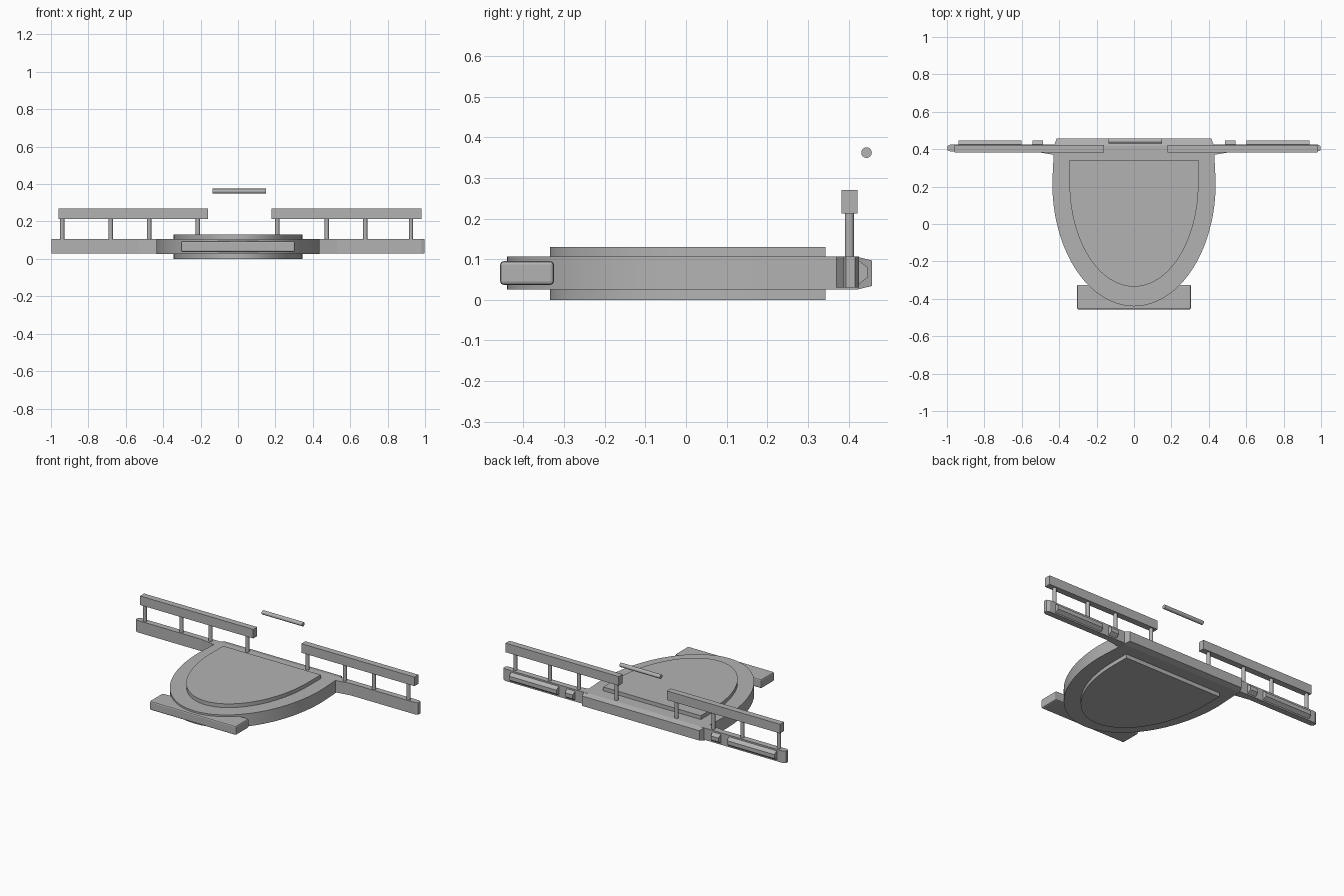
import bpy, bmesh, math
from mathutils import Matrix

cube = bpy.data.objects.get("Cube")
if cube:
    bpy.data.objects.remove(cube, do_unlink=True)

grey = bpy.data.materials.new("plain grey")
grey.use_nodes = True
tone = (0.45, 0.45, 0.45, 1)
grey.diffuse_color = tone
grey.node_tree.nodes["Principled BSDF"].inputs["Base Color"].default_value = tone


def finish(name, bm, smooth=False):
    bmesh.ops.recalc_face_normals(bm, faces=bm.faces)
    mesh = bpy.data.meshes.new(name)
    bm.to_mesh(mesh)
    bm.free()
    mesh.materials.append(grey)
    obj = bpy.data.objects.new(name, mesh)
    bpy.context.collection.objects.link(obj)
    if smooth:
        bpy.ops.object.select_all(action="DESELECT")
        obj.select_set(True)
        bpy.context.view_layer.objects.active = obj
        bpy.ops.object.shade_smooth_by_angle(angle=math.radians(35))
    return obj


def loft(name, rings, smooth=False):
    """Bridge matching point rings and cap both ends."""
    bm = bmesh.new()
    loops = [[bm.verts.new(p) for p in ring] for ring in rings]
    n = len(loops[0])
    for a, b in zip(loops, loops[1:]):
        for i in range(n):
            j = (i + 1) % n
            bm.faces.new((a[i], a[j], b[j], b[i]))
    bm.faces.new(loops[0])
    bm.faces.new(loops[-1])
    return finish(name, bm, smooth)


def prism(name, outline, z0, z1, smooth=False):
    return loft(name, [[(x, y, z) for x, y in outline] for z in (z0, z1)], smooth)


def box(name, x, y, z):
    return prism(name, [(x[0], y[0]), (x[1], y[0]), (x[1], y[1]), (x[0], y[1])], *z)


def rod(name, center, radius, length, axis="Z"):
    bm = bmesh.new()
    turn = Matrix.Rotation(math.pi / 2, 4, "Y") if axis == "X" else Matrix()
    bmesh.ops.create_cone(bm, cap_ends=True, segments=16, radius1=radius,
                          radius2=radius, depth=length,
                          matrix=Matrix.Translation(center) @ turn)
    return finish(name, bm, True)


def shield(half_width, depth, back, back_half):
    """Half ellipse toward the front, closed by a straight back edge."""
    steps = 48
    pts = [(half_width * math.cos(a), 0.22 - depth * math.sin(a))
           for a in (math.pi * i / steps for i in range(steps + 1))]
    return [(back_half, back)] + pts + [(-back_half, back)]


def tapered_block(name, x0, x1, y0, y1, z0, z1, dx, dz):
    """Block whose rear face is smaller than its front face."""
    def rect(y, ix, iz):
        return [(x0 + ix, y, z0 + iz), (x1 - ix, y, z0 + iz),
                (x1 - ix, y, z1 - iz), (x0 + ix, y, z1 - iz)]
    return loft(name, [rect(y0, 0, 0), rect(y1, dx, dz)])


# Main deck with raised panel above and below
prism("deck", shield(0.437, 0.66, 0.42, 0.427), 0.025, 0.106, True)
prism("deck_panel", shield(0.345, 0.555, 0.343, 0.345), 0, 0.13, True)
tapered_block("deck_rear_edge", -0.427, 0.427, 0.42, 0.457, 0.025, 0.106, 0.013, 0.009)

# Front bar with rounded ends
bar = box("front_bar", (-0.305, 0.305), (-0.457, -0.325), (0.037, 0.095))
bevel = bar.modifiers.new("soft edges", "BEVEL")
bevel.width = 0.008
bevel.segments = 2

# Side arms, mirrored, with blocks behind them
for side, s in (("left", 1), ("right", -1)):
    arm = [(0.40, 0.365), (0.44, 0.372), (0.53, 0.387), (0.98, 0.387),
           (0.998, 0.394), (0.998, 0.416), (0.98, 0.425), (0.40, 0.425)]
    prism(side + "_arm", [(s * x, y) for x, y in arm], 0.03, 0.106)
    for part, a, b in (("inner", 0.485, 0.545), ("outer", 0.60, 0.94)):
        lo, hi = sorted((s * a, s * b))
        tapered_block(f"{side}_{part}_rear_block", lo, hi, 0.42, 0.447, 0.035, 0.1, 0.003, 0.02)

# Handrails on posts
rails = {"left": ((0.18, 0.98), (0.21, 0.475, 0.68, 0.925)),
         "right": ((-0.96, -0.16), (-0.94, -0.68, -0.475, -0.215))}
for side, (span, posts) in rails.items():
    box(side + "_rail", span, (0.382, 0.422), (0.212, 0.27))
    for i, x in enumerate(posts):
        rod(f"{side}_post_{i + 1}", (x, 0.402, 0.155), 0.0115, 0.13)

# Loose rod above the rear edge
rod("rear_rod", (0.008, 0.444, 0.362), 0.013, 0.286, "X")
